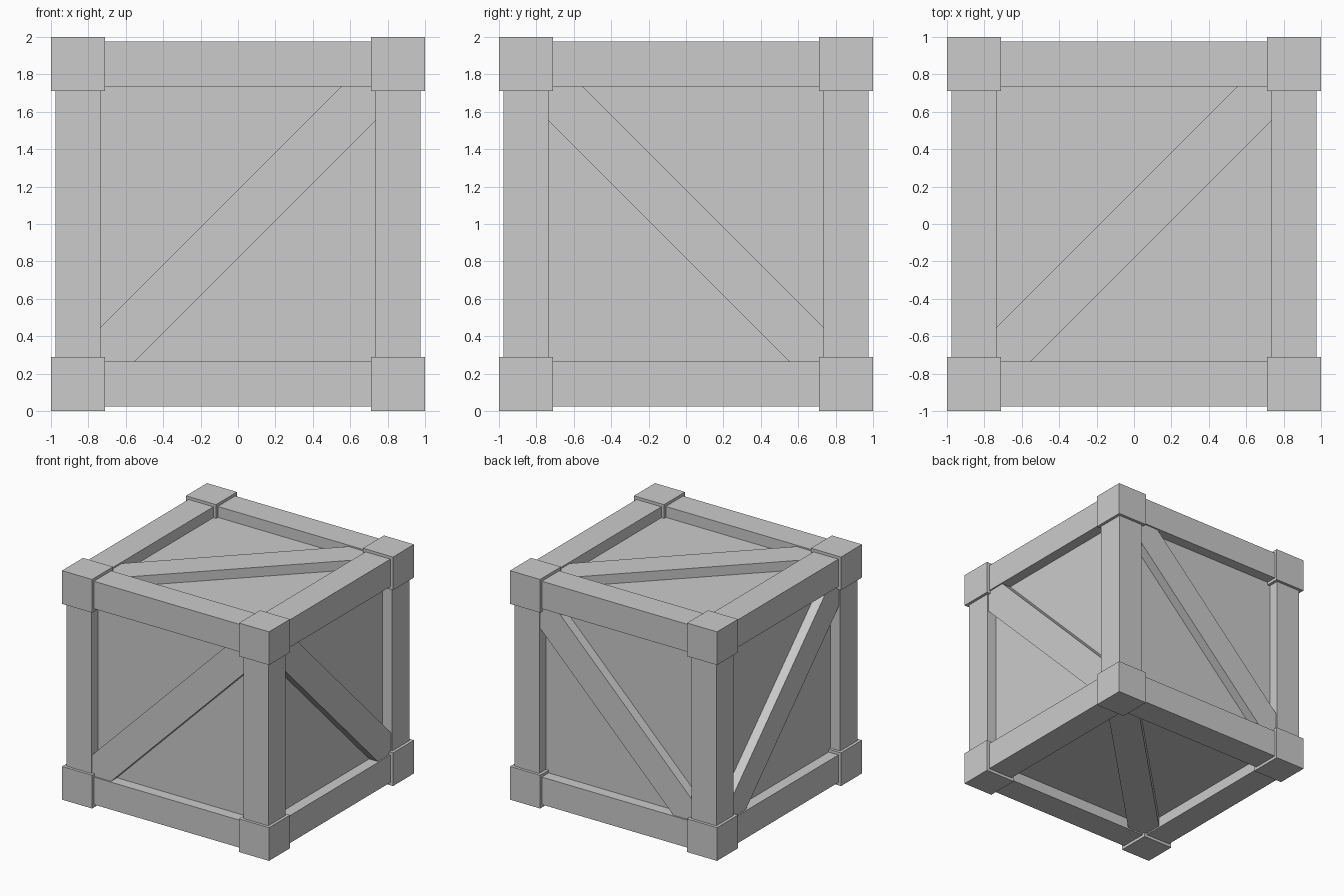
import bpy, bmesh
from mathutils import Vector

if "Cube" in bpy.data.objects:
    bpy.data.objects.remove(bpy.data.objects["Cube"])

INNER, OUTER = 0.735, 0.975    # beam cross-section limits from the centre
PANEL, BRACE = 0.88, 0.963     # depth of recessed panels and of brace faces
CORNER = 0.29                  # corner block size
HALF_W = 0.182                 # half brace width measured along an axis
LIFT = Vector((0, 0, 1))


def make_object(name, bm):
    bmesh.ops.recalc_face_normals(bm, faces=bm.faces)
    mesh = bpy.data.meshes.new(name)
    bm.to_mesh(mesh)
    bm.free()
    obj = bpy.data.objects.new(name, mesh)
    obj.location = LIFT
    bpy.context.collection.objects.link(obj)
    return obj


def box(name, centre, size):
    bm = bmesh.new()
    bmesh.ops.create_cube(bm, size=1)
    for v in bm.verts:
        v.co = Vector(c + s * k for c, s, k in zip(centre, size, v.co))
    return make_object(name, bm)


def brace(name, normal, side, slope):
    # diagonal board whose ends are mitred into the frame corner
    e, w = INNER + 0.01, HALF_W
    outline = [(-e, -e), (w - e, -e), (e, e - w), (e, e), (e - w, e), (-e, w - e)]
    axes = [i for i in range(3) if i != normal]
    bm = bmesh.new()
    rings = []
    for depth in (PANEL - 0.02, BRACE):
        ring = []
        for a, b in outline:
            p = Vector()
            p[axes[0]], p[axes[1]], p[normal] = a, b * slope, side * depth
            ring.append(bm.verts.new(p))
        rings.append(ring)
        bm.faces.new(ring)
    n = len(outline)
    for i in range(n):
        j = (i + 1) % n
        bm.faces.new((rings[0][i], rings[0][j], rings[1][j], rings[1][i]))
    return make_object(name, bm)


# recessed panels
box("panel_core", (0, 0, 0), (2 * PANEL,) * 3)

# twelve frame beams, four along each axis
mid, thick = (INNER + OUTER) / 2, OUTER - INNER
for axis in range(3):
    for s in (-1, 1):
        for t in (-1, 1):
            centre, size = [s * mid, t * mid], [thick, thick]
            centre.insert(axis, 0)
            size.insert(axis, 2 * mid)
            box("frame_beam_" + "xyz"[axis], centre, size)

# eight corner blocks
c = 1 - CORNER / 2
for x in (-c, c):
    for y in (-c, c):
        for z in (-c, c):
            box("corner_block", (x, y, z), (CORNER,) * 3)

# one diagonal brace per side
for normal, slope, label in ((0, -1, "side"), (1, 1, "front_back"), (2, 1, "top_bottom")):
    for side in (-1, 1):
        brace(label + "_brace", normal, side, slope)
